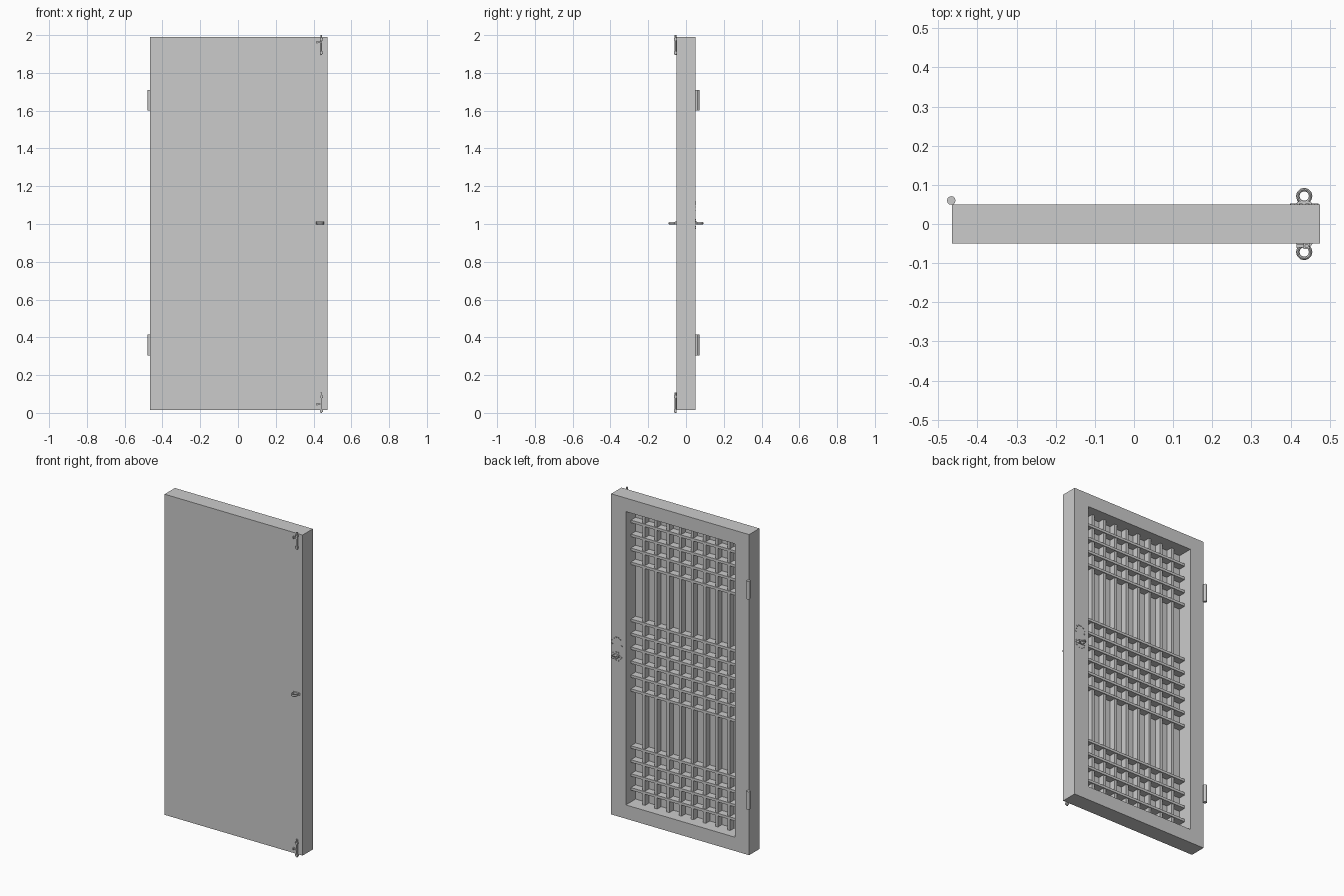
import bpy, bmesh
from math import pi, sin, cos
from mathutils import Vector

if "Cube" in bpy.data.objects:
    bpy.data.objects.remove(bpy.data.objects["Cube"])

GREY = (0.6, 0.6, 0.6, 1)
grey = bpy.data.materials.new("plain_grey")
grey.use_nodes = True
grey.diffuse_color = GREY
grey.node_tree.nodes["Principled BSDF"].inputs["Base Color"].default_value = GREY


def finish(bm, name):
    mesh = bpy.data.meshes.new(name)
    bmesh.ops.recalc_face_normals(bm, faces=bm.faces)
    bm.to_mesh(mesh)
    bm.free()
    mesh.materials.append(grey)
    obj = bpy.data.objects.new(name, mesh)
    bpy.context.collection.objects.link(obj)
    return obj


def add_box(bm, lo, hi):
    lo, hi = Vector(lo), Vector(hi)
    verts = bmesh.ops.create_cube(bm, size=1)["verts"]
    for v in verts:
        v.co = (lo + hi) / 2 + v.co * (hi - lo)
    return verts


def cylinder(name, centre, radius, height, sides=12, end_radius=None):
    bpy.ops.mesh.primitive_cylinder_add(vertices=sides, radius=radius, depth=height, location=centre)
    obj = bpy.context.object
    obj.name = name
    obj.data.materials.append(grey)
    bpy.ops.object.shade_smooth_by_angle()
    return obj


# Door slab with a deep recess cut into its back
LEFT, RIGHT, LOW, HIGH = 0.475, -0.465, 0.015, 1.99
IN_LEFT, IN_RIGHT, IN_LOW, IN_HIGH = 0.375, -0.37, 0.1, 1.907
FLOOR = -0.045
bm = bmesh.new()
add_box(bm, (RIGHT, -0.05, LOW), (LEFT, 0.05, HIGH))
back = max(bm.faces, key=lambda f: f.calc_center_median().y)
bmesh.ops.inset_region(bm, faces=[back], thickness=0.09)
for v in back.verts:
    v.co.x = IN_LEFT if v.co.x > 0 else IN_RIGHT
    v.co.z = IN_HIGH if v.co.z > 1 else IN_LOW
walls = bmesh.ops.extrude_discrete_faces(bm, faces=[back])["faces"]
for v in walls[0].verts:
    v.co.y = FLOOR
finish(bm, "door_frame")

# Upright lattice bars
bm = bmesh.new()
step = (IN_LEFT - IN_RIGHT) / 9
for i in range(1, 9):
    x = IN_RIGHT + i * step
    add_box(bm, (x - 0.009, FLOOR, IN_LOW), (x + 0.009, -0.006, IN_HIGH))
finish(bm, "lattice_uprights")

# Cross bars: a middle group of six, outer groups of four
bm = bmesh.new()
MID, GAP = (IN_LOW + IN_HIGH) / 2, 0.086
offsets = [(i - 2.5) * GAP for i in range(6)]
for i in range(4):
    d = 0.566 + i * GAP
    offsets += [d, -d]
for d in offsets:
    z = MID + d
    add_box(bm, (IN_RIGHT, FLOOR, z - 0.008), (IN_LEFT, 0, z + 0.008))
finish(bm, "lattice_crossbars")

# Hinge barrels
for name, z in (("lower_hinge", 0.36), ("upper_hinge", 1.655)):
    cylinder(name, (-0.467, 0.06, z), 0.011, 0.11)

# Ring pulls on both sides
KNOB_X, KNOB_Z = 0.435, 1.005
for name, side in (("front", -1), ("back", 1)):
    bpy.ops.mesh.primitive_torus_add(
        major_segments=12, minor_segments=8, major_radius=0.0165,
        minor_radius=0.0045, location=(KNOB_X, side * 0.0715, KNOB_Z))
    ring = bpy.context.object
    ring.name = name + "_ring_pull"
    ring.scale.z = 1.5
    ring.data.materials.append(grey)
    bpy.ops.object.shade_smooth_by_angle()
    # Tapered foot joining the ring to the door
    bm = bmesh.new()
    for v in add_box(bm, (-0.022, 0.049, -0.007), (0.022, 0.058, 0.007)):
        if v.co.y > 0.055:
            v.co.x *= 0.75
        v.co.y *= side
        v.co += Vector((KNOB_X, 0, KNOB_Z))
    finish(bm, name + "_ring_foot")


# Beaded trim around the back pull and the arch above it
def beads(name, centre_z, rx, rz, start, end, count):
    bm = bmesh.new()
    for i in range(count):
        a = start + (end - start) * i / (count - 1)
        p = Vector((KNOB_X + rx * cos(a), 0.05, centre_z + rz * sin(a)))
        add_box(bm, p - Vector((0.004, 0.001, 0.003)), p + Vector((0.004, 0.003, 0.003)))
    finish(bm, name)


beads("escutcheon_arch", 1.075, 0.033, 0.042, -0.1, pi + 0.1, 8)
beads("rosette_trim", 1.0, 0.03, 0.025, 0, 2 * pi * 9 / 10, 10)

# Sliding bolts at the top and bottom of the front
BOLT_X = 0.441
for name, z0, z1, arm_z in (("upper", 1.895, 2.0, 1.963), ("lower", 0.0, 0.108, 0.045)):
    cylinder(name + "_bolt_rod", (BOLT_X, -0.056, (z0 + z1) / 2), 0.005, z1 - z0)
    bm = bmesh.new()
    for z in (z0 + 0.012, z1 - 0.022):
        add_box(bm, (BOLT_X - 0.008, -0.064, z - 0.006), (BOLT_X + 0.008, -0.049, z + 0.006))
    add_box(bm, (BOLT_X - 0.022, -0.06, arm_z - 0.004), (BOLT_X, -0.053, arm_z + 0.004))
    add_box(bm, (BOLT_X - 0.026, -0.061, arm_z - 0.007), (BOLT_X - 0.019, -0.052, arm_z + 0.007))
    finish(bm, name + "_bolt_handle")
